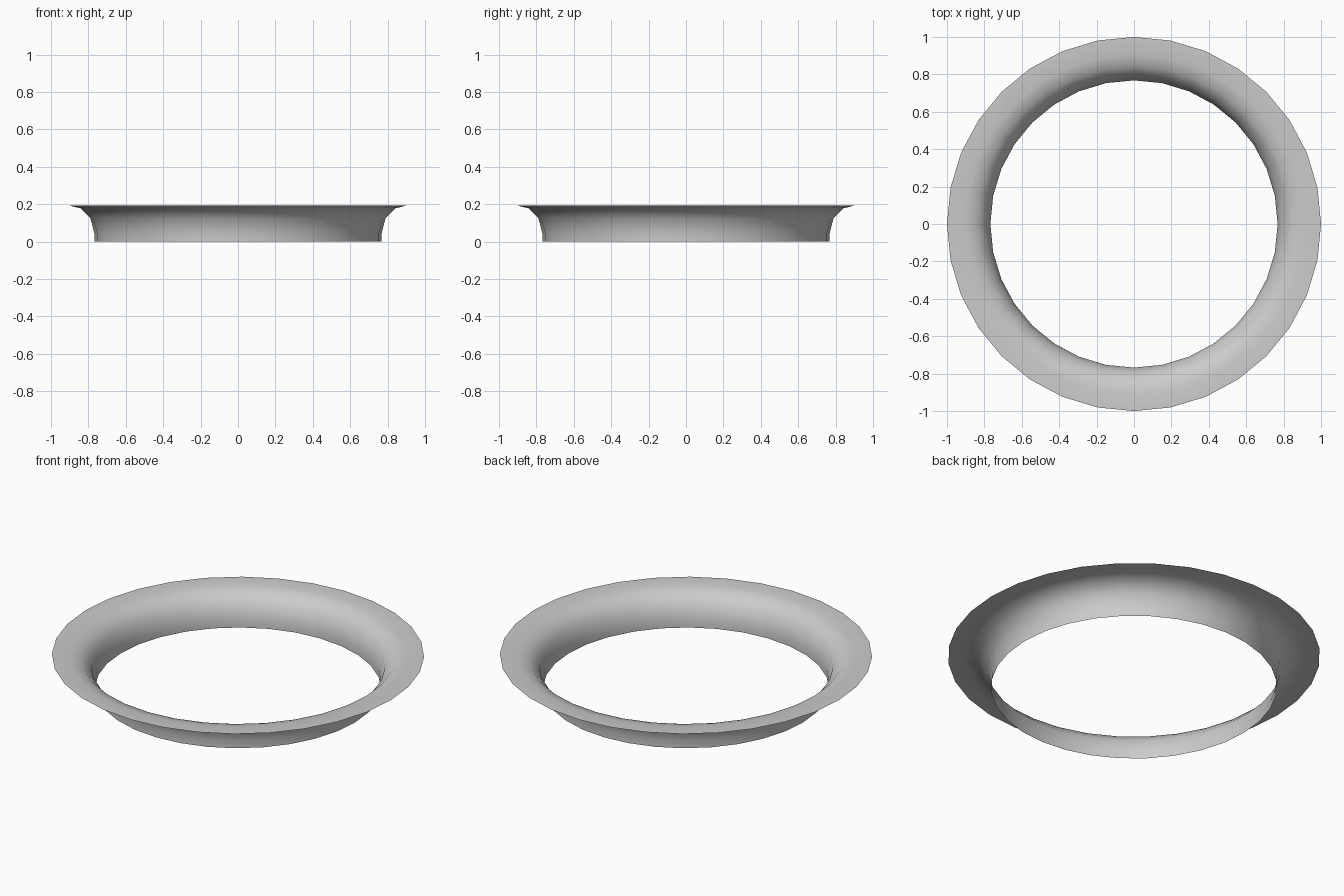
import bpy, bmesh
from math import cos, sin, tau

if "Cube" in bpy.data.objects:
    bpy.data.objects.remove(bpy.data.objects["Cube"])

SIDES = 32

# Profile from the bottom of the collar up to the rim: (radius, height)
PROFILE = [(0.768, 0.0), (0.768, 0.045), (0.789, 0.125),
           (0.842, 0.178), (0.905, 0.193), (1.0, 0.193)]


def lathe(name, profile, sides):
    bm = bmesh.new()
    rings = [[bm.verts.new((r * cos(tau * i / sides), r * sin(tau * i / sides), z))
              for i in range(sides)] for r, z in profile]
    for a, b in zip(rings, rings[1:]):
        for i in range(sides):
            j = (i + 1) % sides
            # Wound so the normals face up and inward
            bm.faces.new((a[j], a[i], b[i], b[j])).smooth = True
    bm.normal_update()
    if sum(f.normal.z for f in bm.faces) < 0:
        bmesh.ops.reverse_faces(bm, faces=bm.faces[:])
    mesh = bpy.data.meshes.new(name)
    bm.to_mesh(mesh)
    bm.free()
    obj = bpy.data.objects.new(name, mesh)
    bpy.context.collection.objects.link(obj)
    return obj


# Thin open ring with a flared lip
lathe("flared_ring", PROFILE, SIDES)
